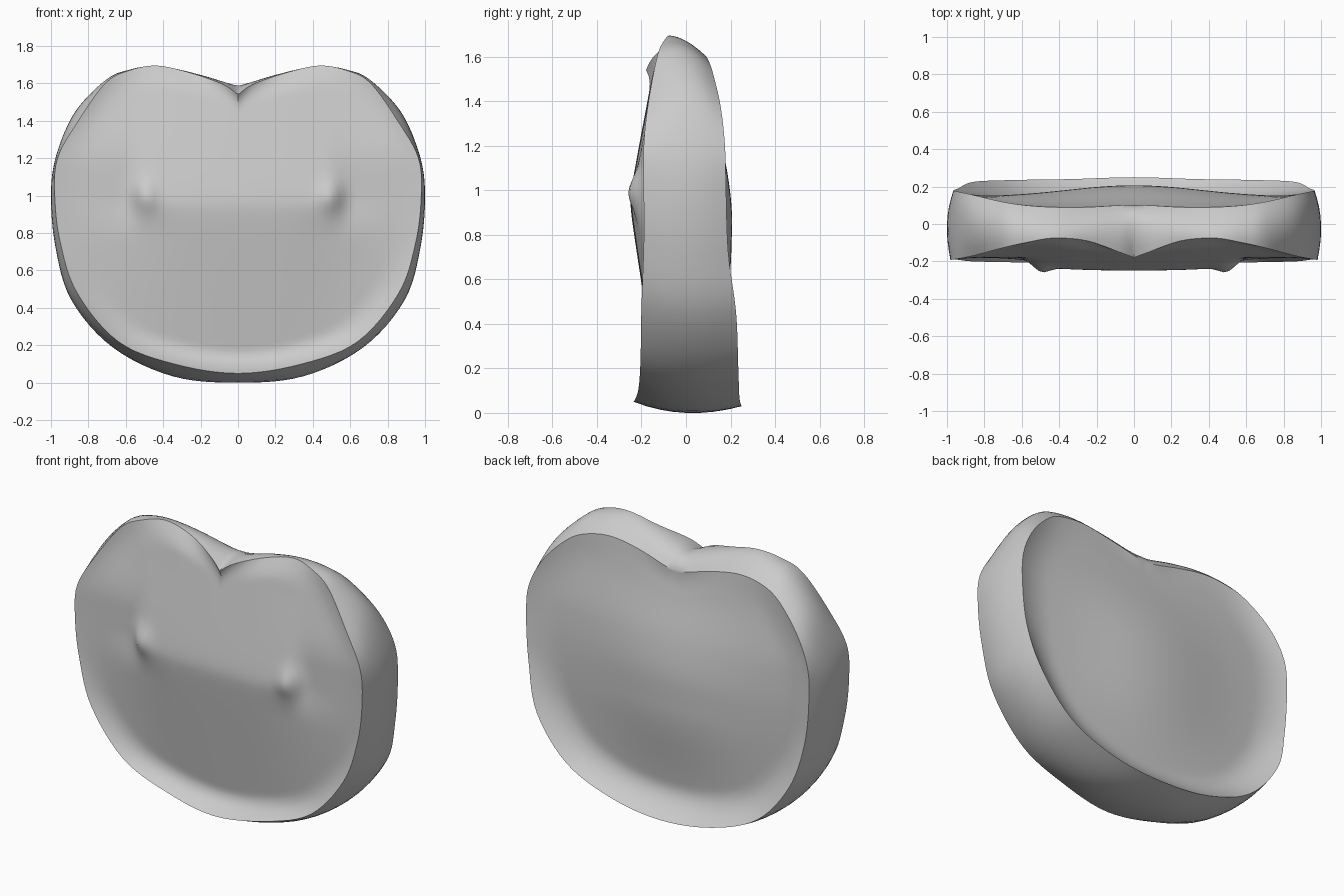
import bpy, bmesh
from math import exp, sqrt
from mathutils import Vector

if "Cube" in bpy.data.objects:
    bpy.data.objects.remove(bpy.data.objects["Cube"])

# Half outlines, notch at the top to the lowest point: (x, z, y)
FRONT = [(0, 1.54, -.18), (.08, 1.595, -.15), (.25, 1.655, -.09), (.43, 1.695, -.075), (.58, 1.67, -.1),
         (.71, 1.6, -.13), (.86, 1.39, -.17), (.965, 1.2, -.19), (.98, 1, -.19), (.95, .75, -.19),
         (.86, .48, -.2), (.64, .22, -.205), (.34, .1, -.215), (0, .05, -.235)]
MIDDLE = [(0, 1.59), (.08, 1.603), (.25, 1.645), (.43, 1.67), (.58, 1.66), (.71, 1.61), (.87, 1.45),
          (.97, 1.22), (1, 1), (.975, .72), (.89, .44), (.67, .19), (.35, .035), (0, 0)]
BACK = [(0, 1.515, .1), (.08, 1.525, .1), (.25, 1.57, .09), (.43, 1.6, .09), (.58, 1.585, .1),
        (.71, 1.53, .12), (.86, 1.38, .155), (.95, 1.2, .175), (.965, 1, .18), (.94, .72, .19),
        (.86, .45, .225), (.65, .2, .235), (.34, .07, .24), (0, .03, .25)]
CENTRE = (0, .85)
STEPS = 6


def smooth(a, b, v):
    t = max(0, min(1, (v - a) / (b - a)))
    return t * t * (3 - 2 * t)


def outline(half, sharp_notch=False):
    """Smooth the half outline and mirror it into a closed loop."""
    p = [Vector((q[0], q[2] if len(q) > 2 else 0, q[1])) for q in half]
    start = p[0] if sharp_notch else Vector((-p[1].x, p[1].y, p[1].z))
    p = [start] + p + [Vector((-p[-2].x, p[-2].y, p[-2].z))]
    pts = []
    for a, b, c, d in zip(p, p[1:], p[2:], p[3:]):
        for i in range(STEPS):
            t = i / STEPS
            pts.append(.5 * (2 * b + (c - a) * t + (2 * a - 5 * b + 4 * c - d) * t * t
                             + (3 * b - a - 3 * c + d) * t ** 3))
    pts.append(p[-2])
    return pts + [Vector((-q.x, q.y, q.z)) for q in pts[-2:0:-1]]


def front_depth(x, z):
    """Ramp rising to a ridge, an upper panel and two corner bumps."""
    x = abs(x)
    base = -.145 - .035 * smooth(.1, .9, z) + .075 * smooth(1.15, 1.7, z)
    # Two straight slopes meeting at a softened ridge
    d = sqrt((z - .95) ** 2 + .003) - .05
    centre = -.25 + (.155 if z < .95 else .19) * d + .06 * x * x
    broad = 1 - smooth(.25, .9, x)
    panel = 1 - smooth(.47, .62, x)
    upper = smooth(.75, 1.0, z) * (1 - smooth(1.2, 1.5, z))
    side = broad + (panel - broad) * upper
    bump = .03 * exp(-((x - .5) / .06) ** 2 - ((z - 1.0) / .08) ** 2)
    return base + (centre - base) * side - bump


def back_depth(x, z):
    """Dish with a broad low swelling."""
    base = .125 + .02 * exp(-((z - .9) / .4) ** 2) - .03 * smooth(1.1, 1.6, z)
    swell = smooth(.05, .7, z) * (1 - smooth(.85, 1.5, z))
    return base + .062 * swell * exp(-(x / .5) ** 2)


def face_rings(rim, depth, width):
    """Rings from the rim inwards, sinking from the rim to the dish."""
    rings = []
    for t in [1, .985, .97, .95, .93, .91, .88, .85] + [.82 - .03 * k for k in range(27)]:
        ring = []
        for q in rim:
            x = CENTRE[0] + (q.x - CENTRE[0]) * t
            z = CENTRE[1] + (q.z - CENTRE[1]) * t
            w = 1 - max(0, 1 - (1 - t) / width) ** 2
            ring.append(Vector((x, q.y * (1 - w) + depth(x, z) * w, z)))
        rings.append(ring)
    return rings


# Rings in order: front face, rounded side wall, back face
front, middle, back = outline(FRONT, True), outline(MIDDLE), outline(BACK)
rings = face_rings(front, front_depth, .16)[::-1]
for k in range(1, 8):
    t = k / 4 - 1
    rings.append([f * (t * (t - 1) / 2) + m * (1 - t * t) + b * (t * (t + 1) / 2)
                  for f, m, b in zip(front, middle, back)])
rings += face_rings(back, back_depth, .22)

bm = bmesh.new()
rows = [[bm.verts.new(q) for q in ring] for ring in rings]
n = len(front)
for r, s in zip(rows, rows[1:]):
    for i in range(n):
        j = (i + 1) % n
        bm.faces.new((r[i], r[j], s[j], s[i]))

# Close both faces at the centre
for row, depth in ((rows[0], front_depth), (rows[-1], back_depth)):
    c = bm.verts.new((CENTRE[0], depth(*CENTRE), CENTRE[1]))
    for i in range(n):
        bm.faces.new((row[i], row[(i + 1) % n], c))
bmesh.ops.recalc_face_normals(bm, faces=bm.faces)
mesh = bpy.data.meshes.new("cushion_body")
bm.to_mesh(mesh)
bm.free()
body = bpy.data.objects.new("cushion_body", mesh)
bpy.context.collection.objects.link(body)
bpy.context.view_layer.objects.active = body
body.select_set(True)
bpy.ops.object.shade_smooth_by_angle(angle=.6)
